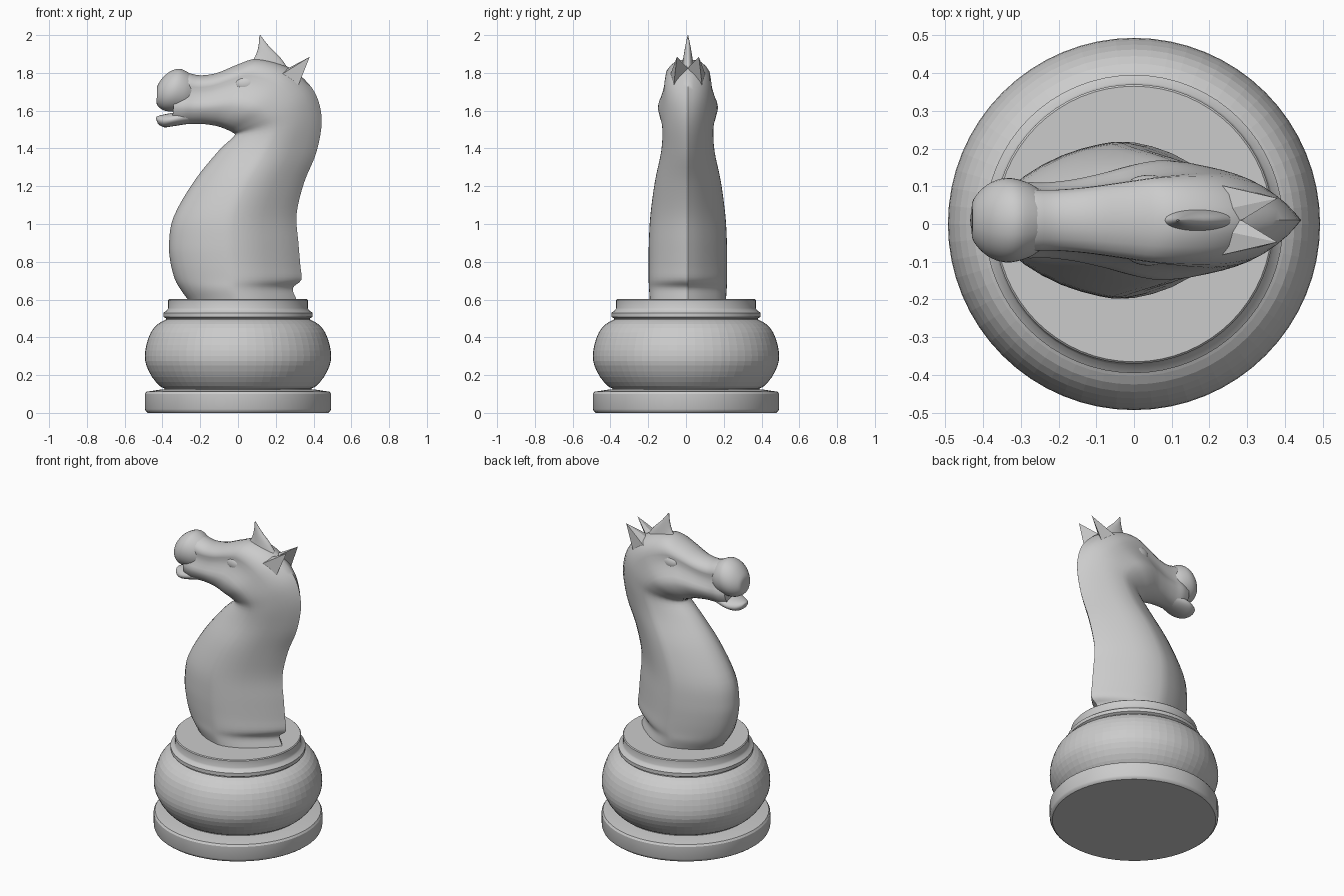
import bpy, bmesh, math
from mathutils import Vector

if "Cube" in bpy.data.objects:
    bpy.data.objects.remove(bpy.data.objects["Cube"], do_unlink=True)

grey = bpy.data.materials.new("light grey")
grey.use_nodes = True
COLOUR = (0.6, 0.6, 0.6, 1)
grey.diffuse_color = COLOUR
grey.node_tree.nodes["Principled BSDF"].inputs["Base Color"].default_value = COLOUR
MID = 0.01  # the horse sits slightly off the base centre


def finish(name, bm, angle=None):
    bmesh.ops.recalc_face_normals(bm, faces=bm.faces)
    mesh = bpy.data.meshes.new(name)
    bm.to_mesh(mesh)
    bm.free()
    mesh.materials.append(grey)
    obj = bpy.data.objects.new(name, mesh)
    bpy.context.collection.objects.link(obj)
    if angle:
        bpy.ops.object.select_all(action="DESELECT")
        obj.select_set(True)
        bpy.context.view_layer.objects.active = obj
        bpy.ops.object.shade_smooth_by_angle(angle=math.radians(angle))
    return obj


def spline(rows, steps):
    """Catmull-Rom interpolation through rows of numbers."""
    rows = [Vector(r) for r in rows]
    pts = [rows[0] * 2 - rows[1]] + rows + [rows[-1] * 2 - rows[-2]]
    out = []
    for a, b, c, d in zip(pts, pts[1:], pts[2:], pts[3:]):
        for i in range(steps):
            t = i / steps
            out.append(b + (c - a) * (t / 2) + (a * 2 - b * 5 + c * 4 - d) * (t * t / 2)
                       + (b * 3 - a - c * 3 + d) * (t ** 3 / 2))
    return out + [rows[-1]]


def skin(bm, rings):
    n = len(rings[0])
    for a, b in zip(rings, rings[1:]):
        for i in range(n):
            bm.faces.new((a[i], a[(i + 1) % n], b[(i + 1) % n], b[i]))
    bm.faces.new(rings[0])
    bm.faces.new(rings[-1])


def lathe(name, profile, angle=None, sides=64):
    bm = bmesh.new()
    rings = [[bm.verts.new((r * math.cos(k * math.tau / sides),
                            r * math.sin(k * math.tau / sides), z))
              for k in range(sides)] for r, z in profile]
    skin(bm, rings)
    return finish(name, bm, angle)


# Cross-sections from underside (0) to ridge (1): distance along, half-width
NECK = [(0, 0), (.03, .3), (.11, .57), (.25, .83), (.4, .98), (.5, 1),
        (.65, .86), (.8, .57), (.92, .27), (1, 0)]
HEAD = [(0, 0), (.02, .3), (.08, .62), (.22, .9), (.37, 1), (.52, .86),
        (.68, .78), (.82, .8), (.95, .5), (1, 0)]
OVAL = [((1 - math.cos(k * math.pi / 9)) / 2, math.sin(k * math.pi / 9)) for k in range(10)]


def loft(name, stations, shape_a, shape_b, steps, angle):
    """Stations: underside x, z, ridge x, z, half-width, blend between shapes."""
    bm = bmesh.new()
    rings = []
    for ux, uz, rx, rz, w, blend in spline(stations, steps):
        half = spline([Vector(a).lerp(Vector(b), blend)
                       for a, b in zip(shape_a, shape_b)], 2)
        loop = [(t, v) for t, v in half] + [(t, -v) for t, v in half[-2:0:-1]]
        rings.append([bm.verts.new((ux + (rx - ux) * t, MID + w * v, uz + (rz - uz) * t))
                      for t, v in loop])
    skin(bm, rings)
    return finish(name, bm, angle)


# Turned base
lathe("plinth", [(.478, 0), (.488, .008), (.493, .02), (.493, .1), (.485, .112), (.40, .125)], 30)
lathe("base_groove", [(.39, .11), (.39, .16)], 30)
bulge = spline([(.39, .13), (.415, .143), (.455, .19), (.485, .25), (.493, .3),
                (.485, .36), (.462, .425), (.425, .47), (.38, .495)], 2)
lathe("bulge", bulge)
lathe("collar", [(.38, .48), (.38, .5), (.395, .508), (.395, .53), (.375, .545),
                 (.37, .555), (.37, .597), (.365, .602)], 30)

# Neck and head as one sweep
loft("neck_and_head", [
    (-.265, .60, .31, .60, .20, 0), (-.305, .655, .29, .66, .204, 0),
    (-.335, .71, .335, .705, .206, 0), (-.358, .80, .33, .78, .206, 0),
    (-.365, .90, .32, .90, .205, 0), (-.34, 1.04, .31, 1.05, .197, 0),
    (-.23, 1.23, .35, 1.22, .173, 0), (-.10, 1.39, .415, 1.38, .14, 0),
    (-.02, 1.465, .443, 1.55, .135, .1), (-.03, 1.485, .41, 1.69, .15, .35),
    (-.06, 1.50, .325, 1.79, .16, .6), (-.08, 1.508, .225, 1.85, .155, .8),
    (-.10, 1.515, .10, 1.875, .14, 1), (-.13, 1.522, 0, 1.845, .125, 1),
    (-.19, 1.53, -.11, 1.80, .108, 1), (-.25, 1.53, -.20, 1.787, .1, 1),
    (-.30, 1.527, -.27, 1.80, .10, 1), (-.35, 1.535, -.325, 1.79, .085, 1)],
    NECK, HEAD, 4, 50)

# Muzzle and lips
loft("upper_muzzle", [
    (-.25, 1.60, -.22, 1.77, .07, 0), (-.30, 1.595, -.265, 1.803, .10, 0),
    (-.36, 1.595, -.315, 1.822, .112, 0), (-.40, 1.605, -.375, 1.797, .095, 0),
    (-.428, 1.63, -.423, 1.74, .055, 0), (-.43, 1.66, -.43, 1.69, .015, 0)],
    OVAL, OVAL, 4, 60)
loft("lower_lip", [
    (-.25, 1.533, -.25, 1.61, .07, 0), (-.34, 1.518, -.34, 1.59, .085, 0),
    (-.39, 1.512, -.40, 1.578, .065, 0), (-.42, 1.527, -.43, 1.568, .035, 0),
    (-.428, 1.54, -.434, 1.555, .01, 0)], OVAL, OVAL, 4, 60)

# Forelock spike
loft("forelock", [(.05, 1.83, .28, 1.80, .035, 0), (.09, 1.885, .225, 1.88, .024, 0),
                  (.108, 1.94, .165, 1.94, .014, 0), (.113, 1.995, .118, 2.0, .002, 0)],
     OVAL, OVAL, 3, 60)

for side, label in ((1, "left"), (-1, "right")):
    # Ears: hollow-backed spikes
    bm = bmesh.new()
    front, low, inner, tip, root = [bm.verts.new((x, MID + side * y, z)) for x, y, z in (
        (.155, .11, 1.745), (.32, .075, 1.735), (.285, 0, 1.825),
        (.38, .058, 1.885), (.2, .02, 1.79))]
    for f in ((front, low, tip), (low, inner, tip), (inner, root, tip), (root, front, tip),
              (front, root, inner, low)):
        bm.faces.new(f)
    finish(label + "_ear", bm)

    # Eyes
    bm = bmesh.new()
    bmesh.ops.create_uvsphere(bm, u_segments=24, v_segments=14, radius=1)
    for v in bm.verts:
        v.co = (.04 + .057 * v.co.x, MID + side * (.093 + .027 * v.co.y), 1.74 + .04 * v.co.z)
    finish(label + "_eye", bm, 60)
